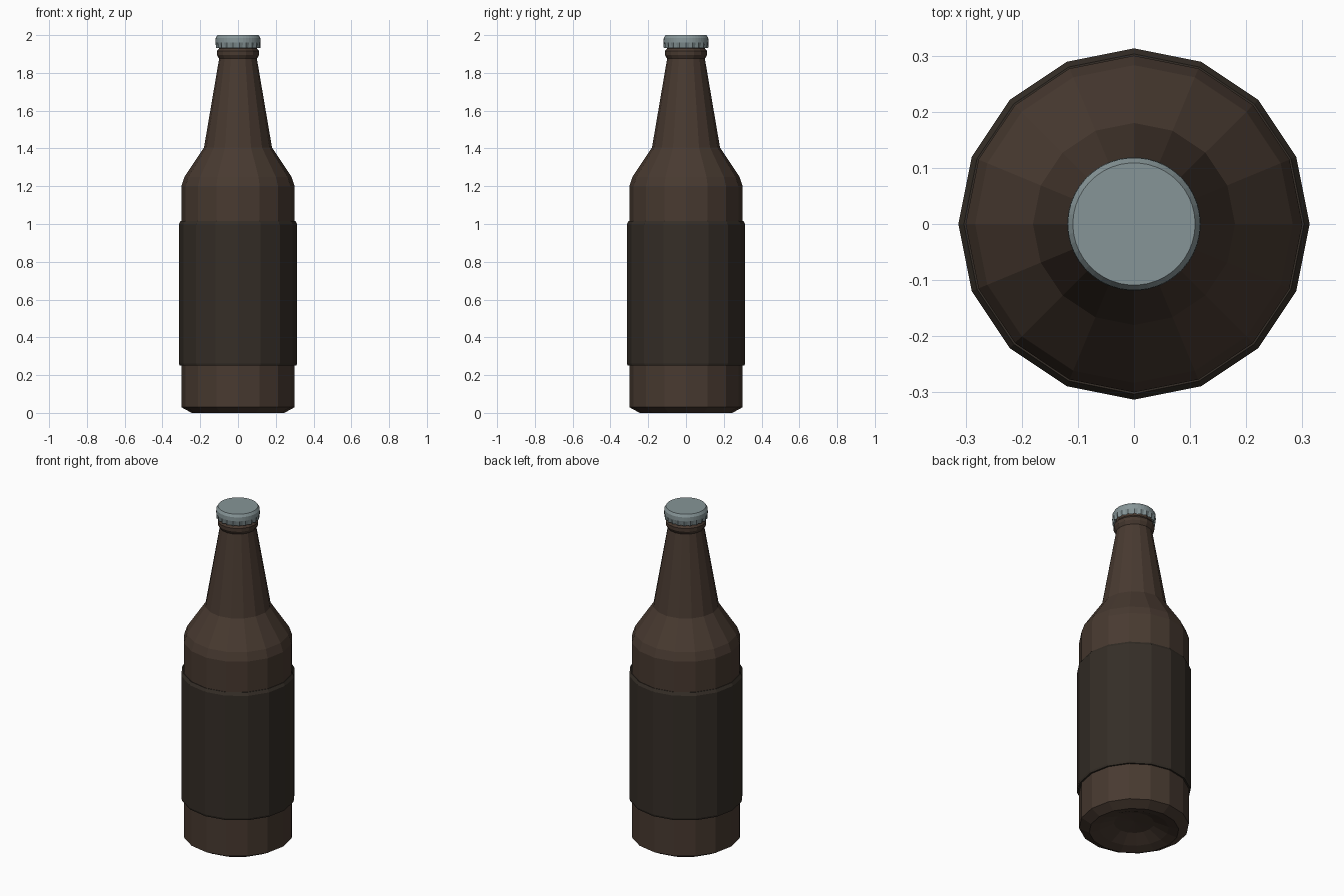
import bpy, bmesh, math

if "Cube" in bpy.data.objects:
    bpy.data.objects.remove(bpy.data.objects["Cube"])

def material(name, rgb):
    m = bpy.data.materials.new(name)
    m.diffuse_color = (*rgb, 1)
    m.use_nodes = True
    m.node_tree.nodes["Principled BSDF"].inputs["Base Color"].default_value = m.diffuse_color
    return m

def lathe(name, profile, sides, mat, closed=False, flute=None):
    """Revolve (radius, z) points around z; radius 0 makes a pole.
    flute maps a profile index to the inset of every other vertex."""
    flute = flute or {}
    bm = bmesh.new()
    rings = []
    for k, (r, z) in enumerate(profile):
        if r == 0:
            rings.append([bm.verts.new((0, 0, z))] * sides)
            continue
        ring = []
        for i in range(sides):
            a = 2 * math.pi * i / sides
            rr = r - (flute.get(k, 0) if i % 2 else 0)
            ring.append(bm.verts.new((rr * math.cos(a), rr * math.sin(a), z)))
        rings.append(ring)
    pairs = list(zip(rings, rings[1:]))
    if closed:
        pairs.append((rings[-1], rings[0]))
    for lo, hi in pairs:
        for i in range(sides):
            j = (i + 1) % sides
            quad = [lo[i], lo[j], hi[j], hi[i]]
            bm.faces.new(list(dict.fromkeys(quad)))
    bmesh.ops.recalc_face_normals(bm, faces=bm.faces)
    me = bpy.data.meshes.new(name)
    bm.to_mesh(me)
    bm.free()
    me.materials.append(mat)
    ob = bpy.data.objects.new(name, me)
    bpy.context.collection.objects.link(ob)
    return ob

glass = material("brown_glass", (0.065, 0.042, 0.03))
paper = material("dark_label", (0.035, 0.027, 0.02))
metal = material("cap_metal", (0.24, 0.30, 0.31))

# Glass bottle: hollowed base, straight body, shoulder, tapered neck, lip
lathe("bottle", [
    (0, 0.06), (0.11, 0.05), (0.19, 0.015), (0.245, 0.0), (0.30, 0.03),
    (0.30, 1.20), (0.283, 1.25), (0.18, 1.405), (0.10, 1.875),
    (0.112, 1.895), (0.112, 1.915), (0.10, 1.93), (0.10, 1.975), (0, 1.975),
], 16, glass)

# Label band wrapped around the body
lathe("label", [
    (0.295, 0.25), (0.309, 0.25), (0.313, 0.262), (0.313, 1.0),
    (0.303, 1.017), (0.295, 1.017),
], 16, paper, closed=True)

# Crown cap with crimped skirt
lathe("cap", [
    (0.104, 1.96), (0.118, 1.932), (0.119, 1.962), (0.118, 1.985),
    (0.109, 2.0), (0, 2.0),
], 42, metal, flute={1: 0.011})
